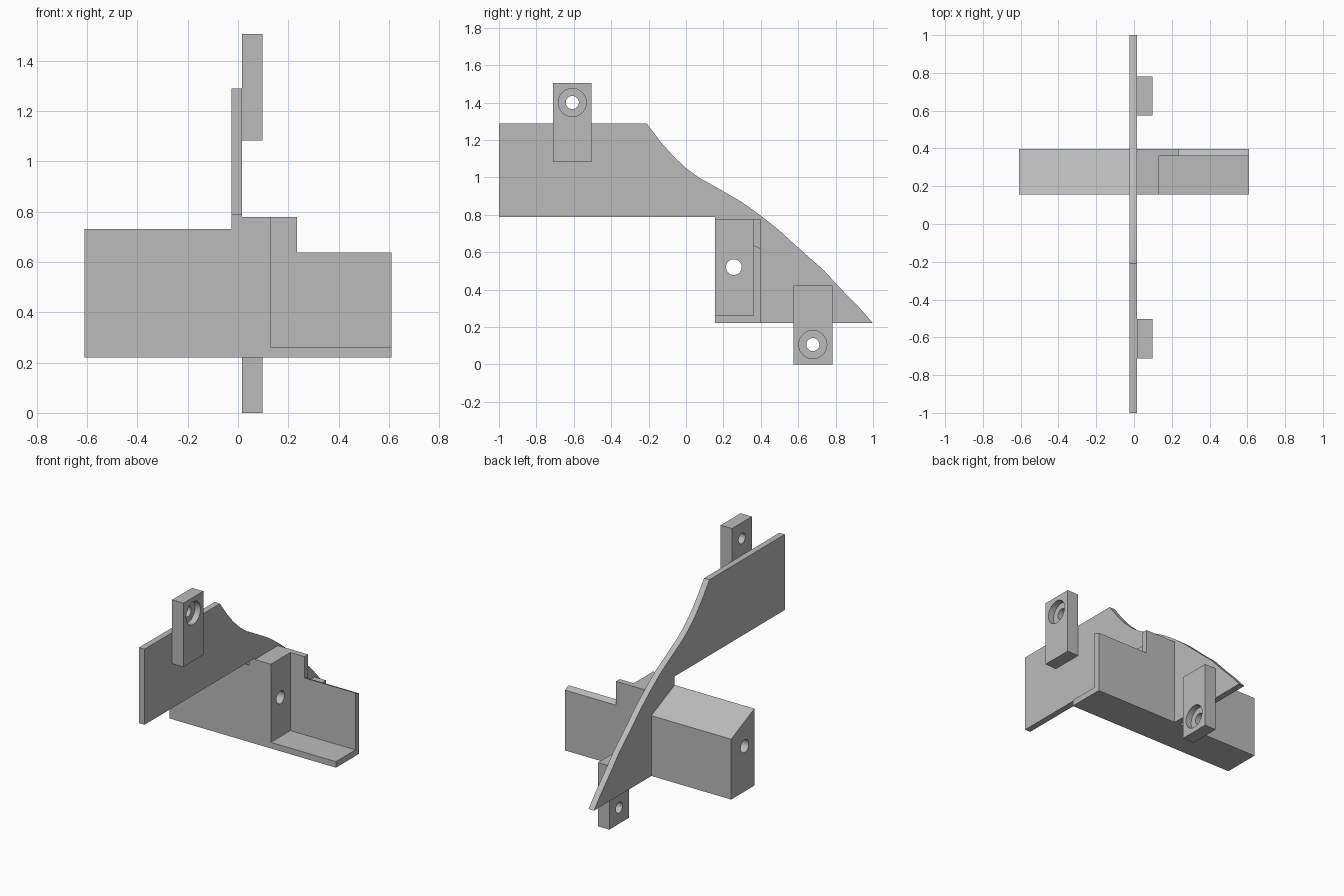
import bpy
import math
from mathutils import Matrix, Vector

if "Cube" in bpy.data.objects:
    bpy.data.objects.remove(bpy.data.objects["Cube"])

GREY = (0.5, 0.5, 0.5, 1)
grey = bpy.data.materials.new("plain grey")
grey.use_nodes = True
grey.diffuse_color = GREY
grey.node_tree.nodes["Principled BSDF"].inputs["Base Color"].default_value = GREY


def prism(name, profile, x0, x1):
    """Extrude a (y, z) outline, listed anticlockwise seen from +x, along x."""
    n = len(profile)
    verts = [(x, y, z) for x in (x0, x1) for y, z in profile]
    faces = [list(range(n))[::-1], list(range(n, 2 * n))]
    faces += [(i, (i + 1) % n, n + (i + 1) % n, n + i) for i in range(n)]
    mesh = bpy.data.meshes.new(name)
    mesh.from_pydata(verts, [], faces)
    mesh.materials.append(grey)
    obj = bpy.data.objects.new(name, mesh)
    bpy.context.collection.objects.link(obj)
    return obj


def rect(y0, y1, z0, z1):
    return [(y0, z0), (y1, z0), (y1, z1), (y0, z1)]


def circle(y, z, r, n=40):
    angles = [math.tau * i / n for i in range(n)]
    return [(y + r * math.cos(a), z + r * math.sin(a)) for a in angles]


def cut(obj, profile, x0, x1):
    """Subtract a prism from the part and discard the cutter."""
    cutter = prism("cutter", profile, x0, x1)
    cutter.hide_render = True
    mod = obj.modifiers.new("cut", "BOOLEAN")
    mod.operation = "DIFFERENCE"
    mod.solver = "EXACT"
    mod.object = cutter
    bpy.context.view_layer.objects.active = obj
    bpy.ops.object.modifier_apply(modifier=mod.name)
    mesh = cutter.data
    bpy.data.objects.remove(cutter)
    bpy.data.meshes.remove(mesh)


# Shared positions
WEB_L, WEB_R = -0.025, 0.015
FRONT, BACK = 0.155, 0.398
BASE, END = 0.22, 0.61
SLOPE_HIGH, SLOPE_LOW = 0.73, 0.62
bore = circle(0.256, 0.52, 0.042)

# Upright web plate with a sweeping upper edge
sweep = [(0.93, 0.30), (0.83, 0.402), (0.74, 0.5), (0.61, 0.615), (0.5, 0.715),
         (0.4, 0.795), (0.3, 0.867), (0.2, 0.925), (0.07, 0.998), (0, 1.05),
         (-0.07, 1.115), (-0.14, 1.195), (-0.21, 1.288)]
outline = [(-1, 0.787), (FRONT, 0.787), (FRONT, BASE), (1, BASE)] + sweep + [(-1, 1.288)]
web_plate = prism("web_plate", outline, WEB_L, WEB_R)
cut(web_plate, bore, -0.1, 0.1)

# Solid arm with a sloping top
arm_profile = [(FRONT, BASE), (BACK, BASE), (BACK, SLOPE_LOW), (FRONT, SLOPE_HIGH)]
solid_arm = prism("solid_arm", arm_profile, -END, WEB_L)
cut(solid_arm, bore, -0.8, 0.1)

# Hollowed arm: floor, back wall with a stepped top, and a bored block
hollow_arm = prism("hollow_arm", rect(FRONT, BACK, BASE, 0.778), WEB_R, END)
cut(hollow_arm, rect(0, 0.36, 0.26, 1), 0.132, 0.8)
drop = (SLOPE_LOW - SLOPE_HIGH) / (BACK - FRONT)
cut(hollow_arm, [(0, SLOPE_HIGH - drop * FRONT), (0.6, SLOPE_LOW + drop * (0.6 - BACK)),
                 (0.6, 1), (0, 1)], 0.235, 0.8)
cut(hollow_arm, bore, -0.1, 0.3)

# Mounting lugs with counterbored screw holes
parts = [web_plate, solid_arm, hollow_arm]
for name, y, z0, z1, hole_z in (("upper_lug", -0.608, 1.082, 1.505, 1.4),
                                ("lower_lug", 0.678, 0, 0.423, 0.106)):
    lug = prism(name, rect(y - 0.104, y + 0.104, z0, z1), WEB_R, 0.098)
    cut(lug, circle(y, hole_z, 0.035), -0.1, 0.2)
    cut(lug, circle(y, hole_z, 0.075), 0.058, 0.2)
    parts.append(lug)

# Smooth the bores and keep the corners sharp
bpy.ops.object.select_all(action="DESELECT")
for part in parts:
    part.select_set(True)
bpy.context.view_layer.objects.active = web_plate
bpy.ops.object.shade_smooth_by_angle(angle=math.radians(25))
